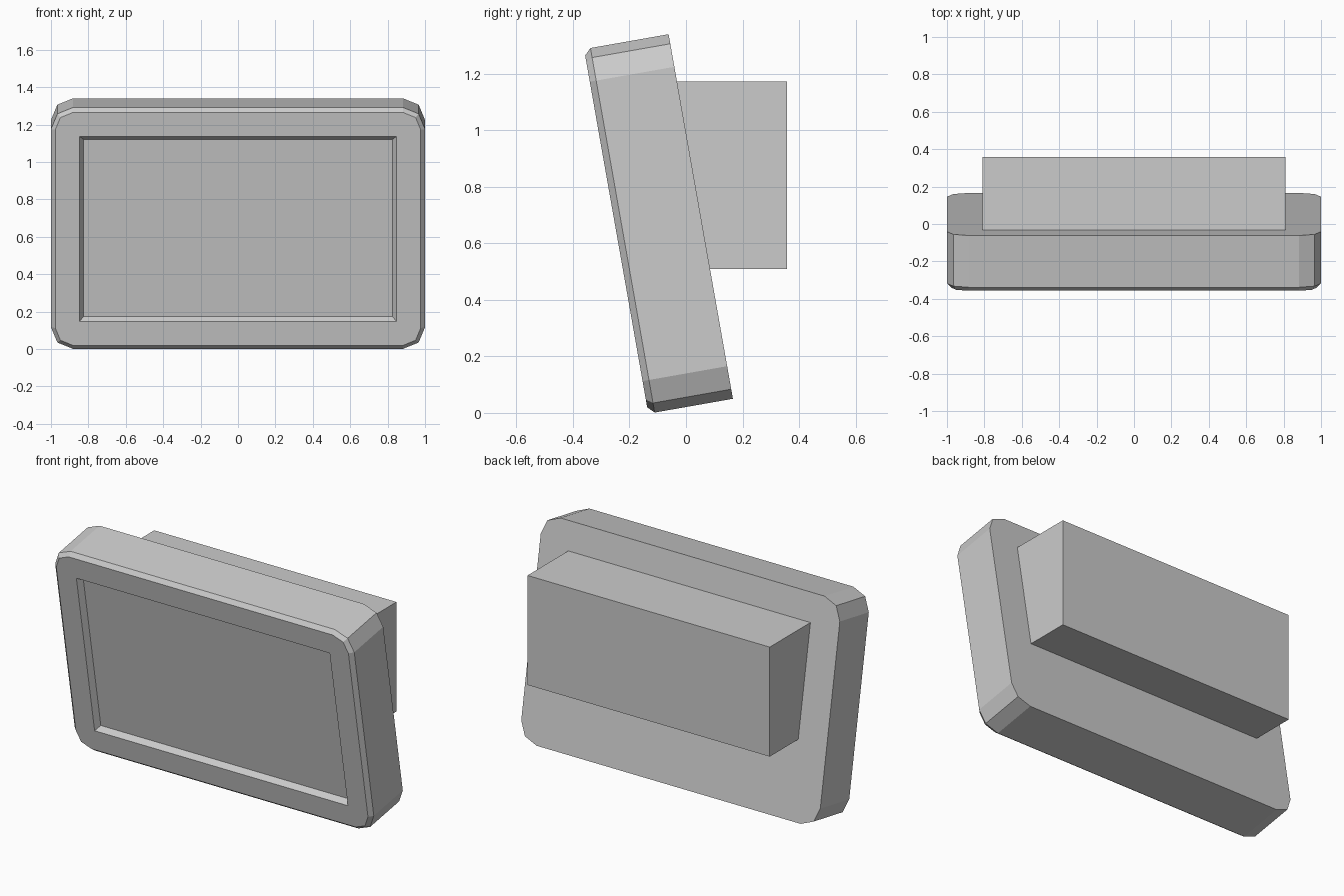
import bpy, bmesh
from math import radians, sin, cos

cube = bpy.data.objects.get("Cube")
if cube:
    bpy.data.objects.remove(cube)

grey = bpy.data.materials.new("plain grey")
grey.use_nodes = True
colour = (0.6, 0.6, 0.6, 1)
grey.diffuse_color = colour
grey.node_tree.nodes["Principled BSDF"].inputs["Base Color"].default_value = colour

HEIGHT, DEPTH, RADIUS, CHAMFER = 1.31, 0.304, 0.117, 0.023
BORDER, RECESS, SLOPE = 0.153, 0.032, 0.022


def make_object(name, bm):
    bmesh.ops.recalc_face_normals(bm, faces=bm.faces)
    mesh = bpy.data.meshes.new(name)
    bm.to_mesh(mesh)
    bm.free()
    mesh.materials.append(grey)
    obj = bpy.data.objects.new(name, mesh)
    bpy.context.collection.objects.link(obj)
    return obj


def ring(bm, y, inset, radius, steps):
    """Rectangle outline with faceted corners, starting at the upper +x corner."""
    verts = []
    half = HEIGHT / 2
    for k, (sx, sz) in enumerate([(1, 1), (-1, 1), (-1, -1), (1, -1)]):
        for i in range(steps + 1):
            a = radians(90 * (k + (i / steps if steps else 0)))
            x = sx * (1 - inset - radius) + radius * cos(a)
            z = half + sz * (half - inset - radius) + radius * sin(a)
            verts.append(bm.verts.new((x, y, z)))
    return verts


def bridge(bm, a, b):
    for i in range(len(a)):
        j = (i + 1) % len(a)
        bm.faces.new((a[i], a[j], b[j], b[i]))


# Tilted screen body: back, sides, chamfered front edge, recessed panel
bm = bmesh.new()
back = ring(bm, 0, 0, RADIUS, 2)
side = ring(bm, CHAMFER - DEPTH, 0, RADIUS, 2)
front = ring(bm, -DEPTH, CHAMFER, RADIUS - CHAMFER, 2)
opening = ring(bm, -DEPTH, BORDER, 0, 0)
panel = ring(bm, RECESS - DEPTH, BORDER + SLOPE, 0, 0)
bm.faces.new(back)
bridge(bm, back, side)
bridge(bm, side, front)
for k in range(4):
    n = (k + 1) % 4
    bm.faces.new(front[3 * k:3 * k + 3] + [opening[k]])
    bm.faces.new((front[3 * k + 2], front[3 * n], opening[n], opening[k]))
bridge(bm, opening, panel)
bm.faces.new(panel)
screen = make_object("screen_body", bm)
screen.location = (0, 0.166, 0.05)
screen.rotation_euler.x = radians(10)

# Upright box behind the screen
bm = bmesh.new()
bmesh.ops.create_cube(bm, size=1)
bmesh.ops.scale(bm, vec=(1.62, 0.457, 0.662), verts=bm.verts)
box = make_object("rear_box", bm)
box.location = (0, 0.1285, 0.841)
